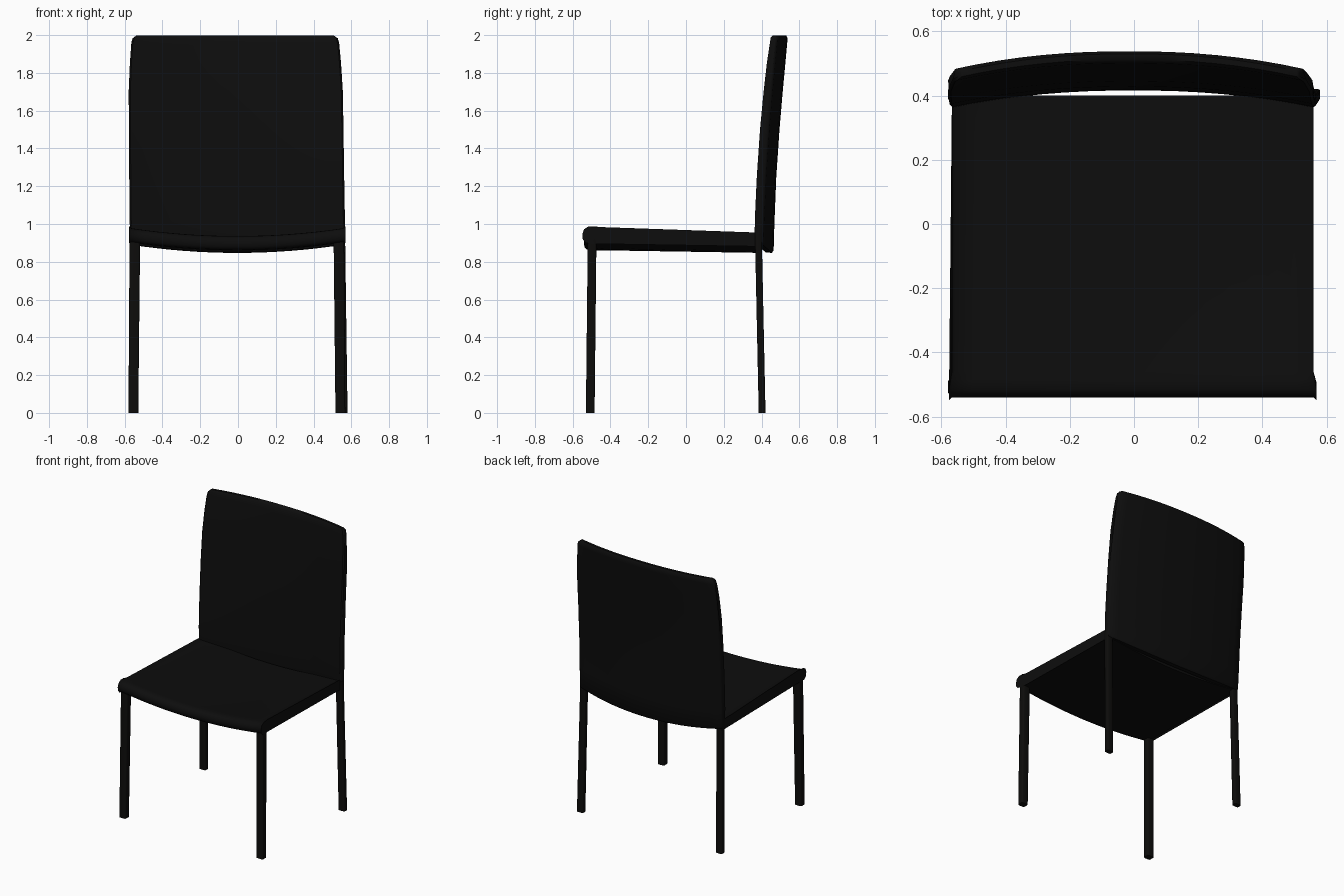
import bpy, bmesh, math

cube = bpy.data.objects.get("Cube")
if cube:
    bpy.data.objects.remove(cube, do_unlink=True)


def material(name, color):
    mat = bpy.data.materials.new(name)
    mat.use_nodes = True
    mat.diffuse_color = color
    bsdf = mat.node_tree.nodes["Principled BSDF"]
    bsdf.inputs["Base Color"].default_value = color
    return mat


black_leather = material("black leather", (0.004, 0.004, 0.004, 1))
black_legs = material("black leg cover", (0.004, 0.0038, 0.0034, 1))


def finish(bm, name, mat, angle):
    bmesh.ops.recalc_face_normals(bm, faces=bm.faces[:])
    mesh = bpy.data.meshes.new(name)
    bm.to_mesh(mesh)
    bm.free()
    obj = bpy.data.objects.new(name, mesh)
    bpy.context.collection.objects.link(obj)
    mesh.materials.append(mat)
    bpy.ops.object.select_all(action="DESELECT")
    obj.select_set(True)
    bpy.context.view_layer.objects.active = obj
    bpy.ops.object.shade_smooth_by_angle(angle=math.radians(angle))
    return obj


def pad(name, profile, bend, steps=16):
    """Sweep a (y, z, half width) profile across x, bent by a rule, with softened ends."""
    stations = [-1 + 2 * i / steps for i in range(steps + 1)]
    stations = [-1, -0.985] + stations[1:-1] + [0.985, 1]
    cy = sum(p[0] for p in profile) / len(profile)
    bm = bmesh.new()
    rings = []
    for u in stations:
        ring = []
        for i, (y, z, half) in enumerate(profile):
            if abs(u) == 1:
                # pull the end ring inwards along the profile normal
                a, b = profile[i - 1], profile[(i + 1) % len(profile)]
                ty, tz = b[0] - a[0], b[1] - a[1]
                size = math.hypot(ty, tz)
                y, z = y - 0.009 * tz / size, z + 0.009 * ty / size
            ring.append(bm.verts.new(bend(u, y, z, half)))
        rings.append(ring)
    n = len(profile)
    for a, b in zip(rings, rings[1:]):
        for i in range(n):
            j = (i + 1) % n
            bm.faces.new((a[i], a[j], b[j], b[i]))
    bm.faces.new(rings[0])
    bm.faces.new(rings[-1])
    return finish(bm, name, black_leather, 50)


# Seat: thin sling that sags towards the middle, with a rolled front edge
def seat_bend(u, y, z, half):
    return (u * half - 0.004, y, z - 0.043 * (1 - u * u))


seat_profile = [
    (0.40, 0.89, 0.563), (0.40, 0.945, 0.563), (-0.46, 0.975, 0.563),
    (-0.485, 0.979, 0.57), (-0.515, 0.978, 0.572), (-0.533, 0.966, 0.572),
    (-0.54, 0.945, 0.572), (-0.538, 0.922, 0.572), (-0.525, 0.908, 0.572),
    (-0.495, 0.903, 0.57), (-0.46, 0.904, 0.563),
]
seat_profile.reverse()
pad("seat", seat_profile, seat_bend)


# Backrest: leaning panel, bowed backwards, with a sagging lower edge
def back_bend(u, y, z, half):
    low = max(0, min(1, (1.25 - z) / 0.35))
    x = u * half - 0.003 - 0.011 * (z - 0.9)
    return (x, y - 0.055 * abs(u) ** 2.2, z + 0.047 * low * u * u)


back_profile = [
    (0.42, 0.85, 0.568), (0.455, 0.847, 0.568), (0.464, 0.86, 0.568),
    (0.468, 1.0, 0.57), (0.478, 1.25, 0.569), (0.495, 1.5, 0.568),
    (0.512, 1.7, 0.567), (0.526, 1.85, 0.559), (0.536, 1.96, 0.55),
    (0.538, 1.985, 0.543), (0.53, 1.998, 0.53), (0.512, 1.998, 0.53),
    (0.501, 1.985, 0.543), (0.496, 1.95, 0.551), (0.481, 1.85, 0.559),
    (0.464, 1.7, 0.567), (0.445, 1.5, 0.568), (0.428, 1.25, 0.569),
    (0.418, 1.0, 0.57), (0.416, 0.87, 0.568),
]
pad("backrest", back_profile, back_bend)


# Legs: slim tapered bars, slightly splayed
def leg(name, foot, head):
    """foot and head are (x, y, z, width, depth)."""
    bm = bmesh.new()
    bmesh.ops.create_cube(bm, size=1)
    for v in bm.verts:
        x, y, z, w, d = head if v.co.z > 0 else foot
        v.co = (x + v.co.x * w, y + v.co.y * d, z)
    sides = [e for e in bm.edges if abs(e.verts[0].co.z - e.verts[1].co.z) > 0.1]
    bmesh.ops.bevel(bm, geom=sides, offset=0.008, segments=2, affect="EDGES", profile=0.5)
    finish(bm, name, black_legs, 50)


for side, s, shift in (("left", 1, -0.006), ("right", -1, -0.006)):
    leg("front_leg_" + side,
        (s * 0.548 + shift, -0.507, 0, 0.052, 0.046),
        (s * 0.54 + shift, -0.497, 0.93, 0.056, 0.046))
    leg("back_leg_" + side,
        (s * 0.555, 0.403, 0, 0.05, 0.036),
        (s * 0.544, 0.383, 0.94, 0.046, 0.036))
